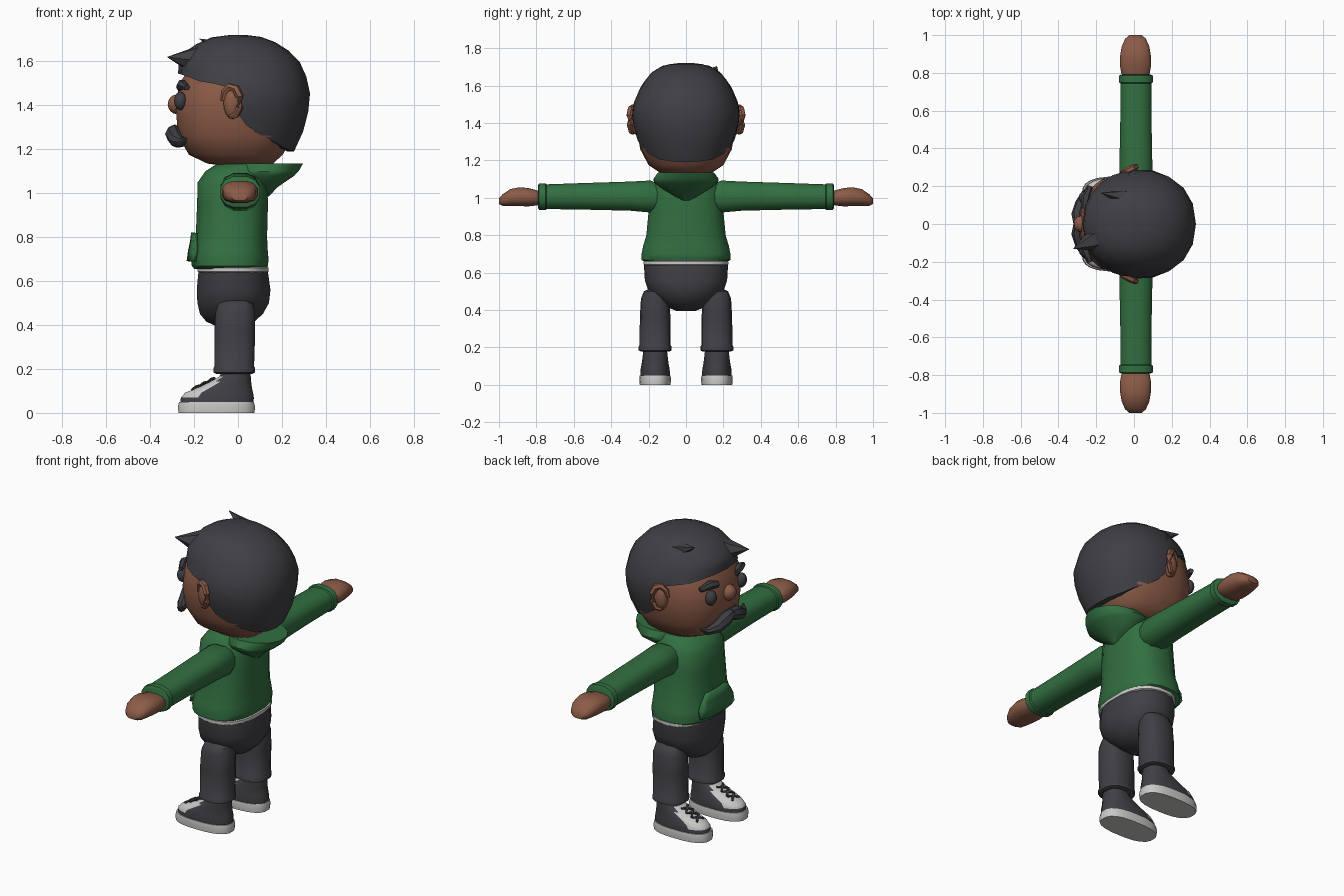
import bpy, bmesh, math
from mathutils import Vector


def material(name, rgb):
    m = bpy.data.materials.new(name)
    m.diffuse_color = (*rgb, 1)
    return m


SKIN = material("brown skin", (0.26, 0.105, 0.063))
GREEN = material("green cloth", (0.032, 0.16, 0.052))
DARK = material("charcoal", (0.051, 0.049, 0.058))
LIGHT = material("light grey", (0.58, 0.58, 0.57))


def finish(name, bm, *mats):
    bmesh.ops.recalc_face_normals(bm, faces=bm.faces)
    me = bpy.data.meshes.new(name)
    bm.to_mesh(me)
    bm.free()
    for m in mats:
        me.materials.append(m)
    ob = bpy.data.objects.new(name, me)
    bpy.context.collection.objects.link(ob)
    return ob


def skin_rings(bm, rings, cap=True):
    loops = [[bm.verts.new(p) for p in r] for r in rings]
    n = len(loops[0])
    for a, b in zip(loops, loops[1:]):
        for i in range(n):
            bm.faces.new((a[i], a[(i + 1) % n], b[(i + 1) % n], b[i]))
    if cap:
        bm.faces.new(loops[0])
        bm.faces.new(loops[-1])


def oval(a, p):
    c, s = math.cos(a), math.sin(a)
    return (math.copysign(abs(c) ** (2 / p), c), math.copysign(abs(s) ** (2 / p), s))


def loft(name, mat, rings, n=16, p=2.3, axis="z", extra=()):
    """Rings are (position, centre u, centre v, radius u, radius v)."""
    out = []
    for t, cu, cv, ru, rv in rings:
        pts = [(cu + ru * u, cv + rv * v)
               for u, v in (oval(2 * math.pi * (i + 0.5) / n, p) for i in range(n))]
        out.append([(u, v, t) if axis == "z" else (u, t, v) for u, v in pts])
    bm = bmesh.new()
    skin_rings(bm, out)
    return finish(name, bm, mat, *extra)


def tube(name, mat, path, radii, n=8):
    pts = [Vector(p) for p in path]
    rings = []
    for i, (p, r) in enumerate(zip(pts, radii)):
        d = pts[min(i + 1, len(pts) - 1)] - pts[max(i - 1, 0)]
        q = d.to_track_quat("Z", "Y")
        rings.append([p + q @ Vector((r * math.cos(2 * math.pi * k / n),
                                      r * math.sin(2 * math.pi * k / n), 0)) for k in range(n)])
    bm = bmesh.new()
    skin_rings(bm, rings)
    return finish(name, bm, mat)


def ball(name, mat, loc, size, seg=14):
    bm = bmesh.new()
    bmesh.ops.create_uvsphere(bm, u_segments=seg, v_segments=seg // 2 + 1, radius=1)
    for v in bm.verts:
        v.co = Vector([v.co[i] * size[i] + loc[i] for i in range(3)])
    return finish(name, bm, mat)


def sample(table, z):
    for a, b in zip(table, table[1:]):
        if z <= b[0]:
            f = max(0, (z - a[0]) / (b[0] - a[0]))
            return [x + (y - x) * f for x, y in zip(a, b)]
    return table[-1]


# Head
loft("head", SKIN, [(1.125, 0.02, 0, .08, .08), (1.135, .01, 0, .15, .14), (1.175, -.01, 0, .215, .2),
                    (1.26, -.01, 0, .265, .245), (1.38, -.01, 0, .275, .265),
                    (1.5, -.005, 0, .265, .255), (1.6, 0, 0, .2, .2)], 22, 2.5)
ball("nose", SKIN, (-.278, 0, 1.405), (.043, .045, .045))

# Hair cap: follows the skull down to a stepped hairline
HAIR = [(1.19, .04, .215, .205), (1.3, .025, .28, .257), (1.42, .025, .305, .29), (1.5, .025, .3, .283),
        (1.6, .005, .275, .24), (1.67, 0, .21, .185), (1.71, 0, .12, .12), (1.72, 0, .04, .04)]
LINE = [(0, 1.19), (20, 1.195), (40, 1.205), (60, 1.235), (78, 1.27), (88, 1.31), (95, 1.37),
        (100, 1.48), (115, 1.5), (130, 1.51), (145, 1.53), (160, 1.54), (180, 1.545)]
columns = LINE + [(360 - a, z) for a, z in LINE[-2:0:-1]]
rings = []
for row in range(-1, 10):
    ring = []
    for deg, low in columns:
        z = low + (1.72 - low) * math.sin(max(row, 0) / 9 * math.pi / 2)
        _, cx, rx, ry = sample(HAIR, z)
        k = 0.86 if row < 0 else 1
        u, v = oval(math.radians(deg), 2.2)
        ring.append((cx + rx * u * k, ry * v * k, z))
    rings.append(ring)
bm = bmesh.new()
skin_rings(bm, rings)
finish("hair", bm, DARK)
tube("hair_quiff", DARK, [(-.1, -.04, 1.63), (-.22, -.09, 1.605), (-.32, -.13, 1.62)], (.075, .055, .002), 6)
tube("hair_tuft", DARK, [(-.05, .14, 1.65), (-.175, .165, 1.703)], (.045, .001), 5)

# Face details and ears
for s in (1, -1):
    ball("eye", DARK, (-.262, s * .14, 1.42), (.03, .035, .042))
    tube("eyebrow", DARK, [(-.262, s * .085, 1.482), (-.255, s * .14, 1.495), (-.232, s * .2, 1.482)],
         (.02, .024, .014), 6)
    tube("moustache", DARK, [(-.288, 0, 1.282), (-.29, s * .05, 1.27), (-.277, s * .11, 1.24),
                             (-.255, s * .165, 1.232), (-.235, s * .2, 1.25)],
         (.032, .042, .034, .022, .005))
    ball("ear", SKIN, (-.025, s * .268, 1.41), (.042, .032, .072))
    arc = [(math.radians(a), r) for a, r in ((-100, .01), (-60, .014), (-20, .016), (20, .018),
                                            (60, .019), (100, .018), (140, .015), (175, .01))]
    tube("ear_rim", SKIN, [(-.03 + .04 * math.cos(a), s * (.285 + .018 * math.cos(a)), 1.415 + .07 * math.sin(a))
                           for a, r in arc], [r for a, r in arc], 6)

# Hoodie body, hood and front pocket
TORSO = [(.655, -.035, 0, .165, .215), (.668, -.037, 0, .175, .24), (.7, -.037, 0, .178, .24),
         (.74, -.035, 0, .172, .232), (.8, -.03, 0, .164, .214), (.95, -.025, 0, .163, .2),
         (1.05, -.025, 0, .16, .192), (1.1, -.01, 0, .14, .165), (1.135, .02, 0, .115, .13)]
loft("hoodie_body", GREEN, TORSO, 20, 2.5)
loft("hood", GREEN, [(.985, .11, 0, .03, .03), (1.03, .11, 0, .075, .1), (1.08, .12, 0, .14, .17),
                     (1.1, .12, 0, .16, .175), (1.135, .12, 0, .18, .15)], 14, 2)
bm = bmesh.new()
grid = []
for z, w in ((.69, .15), (.735, .15), (.775, .125), (.82, .09)):
    _, cx, _, rx, ry = sample(TORSO, z)
    grid.append([bm.verts.new((cx - rx * (1 - abs(w * j / 4 / ry) ** 2.5) ** .4 - .01, w * j / 4, z))
                 for j in range(-4, 5)])
for a, b in zip(grid, grid[1:]):
    for j in range(8):
        bm.faces.new((a[j], a[j + 1], b[j + 1], b[j]))
pocket = finish("pocket", bm, GREEN)
mod = pocket.modifiers.new("thickness", "SOLIDIFY")
mod.thickness, mod.offset = .02, 0

# Shirt hem and hips
loft("shirt_hem", LIGHT, [(.638, -.022, 0, .155, .22), (.643, -.022, 0, .163, .229),
                          (.66, -.022, 0, .163, .229), (.666, -.022, 0, .155, .22)], 20, 2.5)
loft("hips", DARK, [(.395, -.04, 0, .06, .05), (.415, -.035, 0, .11, .1), (.45, -.03, 0, .145, .15),
                    (.5, -.022, 0, .165, .2), (.56, -.02, 0, .17, .22), (.645, -.022, 0, .16, .225)], 18, 2.3)

for s in (1, -1):
    # Sleeve and mitten hand
    loft("sleeve", GREEN, [(s * y, .01, z, rx, rz) for y, z, rx, rz in (
        (.13, 1.0, .075, .07), (.19, 1.007, .092, .088), (.3, 1.009, .09, .08), (.55, 1.008, .085, .073),
        (.745, 1.006, .085, .068), (.75, 1.006, .092, .073), (.785, 1.006, .092, .073),
        (.792, 1.006, .08, .06))], 12, 2.4, "y")
    loft("hand", SKIN, [(s * y, .008, z, rx, rz) for y, z, rx, rz in (
        (.77, 1.0, .065, .035), (.8, 1.0, .078, .042), (.84, 1.003, .085, .05), (.89, 1.006, .084, .052),
        (.94, 1.002, .075, .046), (.98, .988, .057, .032), (1.0, .982, .035, .016))], 12, 2.5, "y")

    # Trouser leg with turned cuff
    y = s * .165
    loft("leg", DARK, [(.178, -.017, y, .085, .075), (.184, -.017, y, .096, .088), (.205, -.017, y, .096, .088),
                       (.212, -.017, y, .092, .083), (.36, -.015, y, .095, .082), (.46, -.012, y, .092, .076),
                       (.5, -.01, y * .97, .08, .065), (.515, -.01, y * .95, .05, .04)], 14, 2.5)

    # Shoe: sole, upper with pale tongue panel, crossed laces
    loft("sole", LIGHT, [(0, -.098, y, .175, .083), (.03, -.098, y, .177, .086),
                         (.05, -.098, y, .172, .083)], 20, 2.6)
    shoe = loft("shoe_upper", DARK, [
        (.045, -.096, y, .168, .08), (.07, -.094, y, .168, .08), (.092, -.086, y, .156, .077),
        (.107, -.07, y, .136, .074), (.125, -.05, y, .113, .071), (.142, -.033, y, .094, .069),
        (.165, -.014, y, .073, .066), (.19, -.008, y, .062, .064)], 20, 2.4, extra=[LIGHT])
    for f in shoe.data.polygons:
        c = f.center
        if .075 < c.z < .17 and c.x < -.08 and abs(c.y - y) < .066:
            f.material_index = 1
    for k in range(3):
        x, z = -.195 + .035 * k, .114 + .0175 * k
        for d in (1, -1):
            tube("lace", DARK, [(x - .014, y - d * .03, z - .009), (x + .003, y, z + .004),
                                (x + .018, y + d * .03, z + .009)], (.006, .007, .006), 5)

bpy.ops.object.select_all(action="SELECT")
bpy.context.view_layer.objects.active = pocket
bpy.ops.object.shade_smooth_by_angle(angle=math.radians(42))
